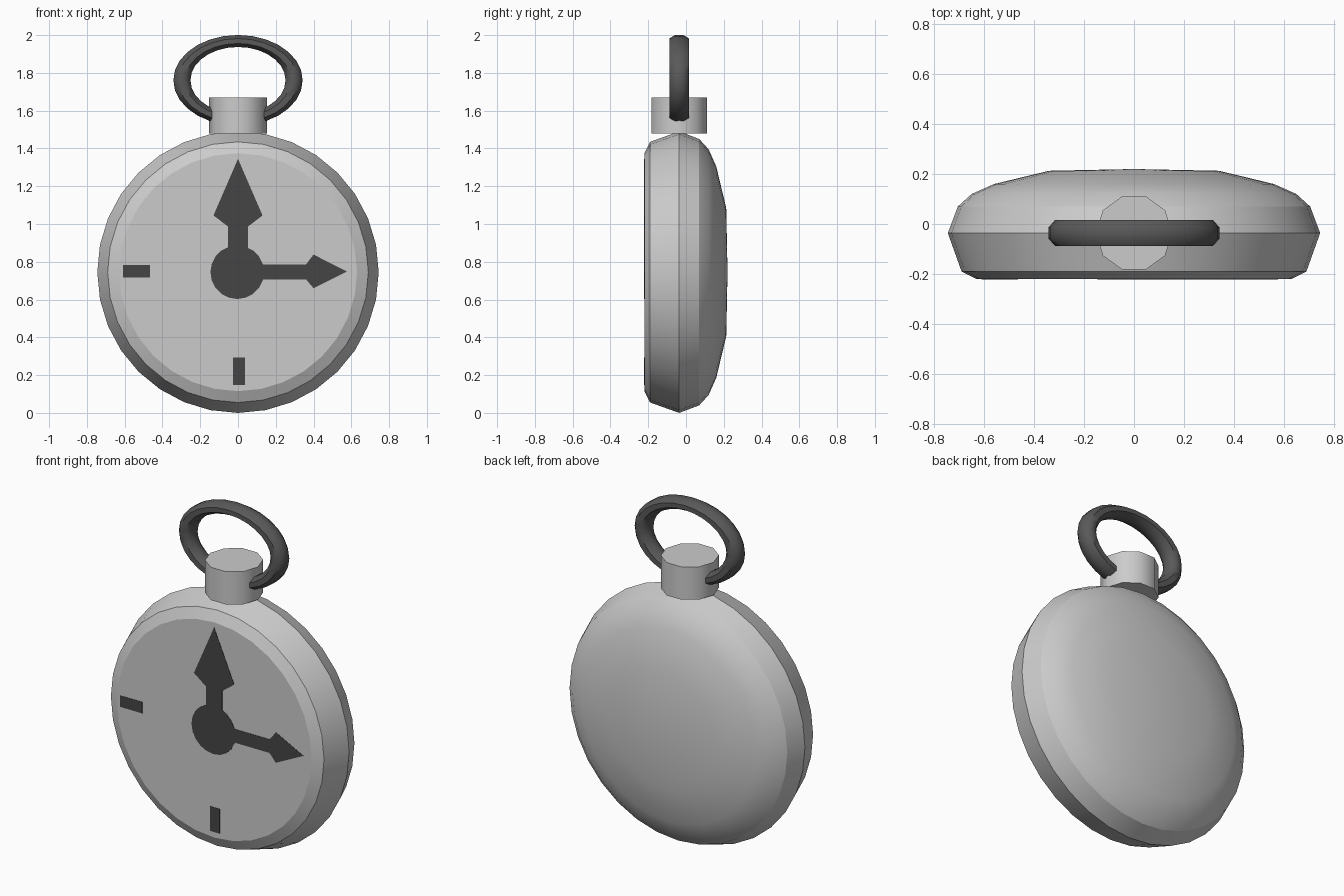
import bpy, bmesh
from math import sin, cos, pi, radians

if "Cube" in bpy.data.objects:
    bpy.data.objects.remove(bpy.data.objects["Cube"])

CZ = 0.745      # height of the dial centre
CY = -0.036     # depth of the rim, crown and ring


def grey(name, v):
    m = bpy.data.materials.new(name)
    m.diffuse_color = (v, v, v, 1)
    m.use_nodes = True
    m.node_tree.nodes["Principled BSDF"].inputs["Base Color"].default_value = m.diffuse_color
    return m


DARK = grey("dark_metal", 0.06)
RING = grey("ring_metal", 0.1)


def finish(name, bm, mat=None, smooth=None):
    bmesh.ops.recalc_face_normals(bm, faces=bm.faces)
    me = bpy.data.meshes.new(name)
    bm.to_mesh(me)
    bm.free()
    ob = bpy.data.objects.new(name, me)
    bpy.context.collection.objects.link(ob)
    if mat:
        me.materials.append(mat)
    if smooth:
        bpy.ops.object.select_all(action='DESELECT')
        ob.select_set(True)
        bpy.context.view_layer.objects.active = ob
        bpy.ops.object.shade_smooth_by_angle(angle=radians(smooth))
    return ob


def bridge(bm, a, b):
    n = len(a)
    for i in range(n):
        j = (i + 1) % n
        bm.faces.new((a[i], a[j], b[j], b[i]))


def plate(name, pts):
    """Thin flat shape on the dial, outlined by (x, z) points."""
    bm = bmesh.new()
    front = [bm.verts.new((x, -0.222, z)) for x, z in pts]
    back = [bm.verts.new((x, -0.216, z)) for x, z in pts]
    bm.faces.new(front)
    bm.faces.new(back)
    bridge(bm, front, back)
    return finish(name, bm, DARK)


# Watch case: profile (y, radius) turned about the depth axis
profile = [(-0.22, 0.63), (-0.19, 0.69), (CY, 0.745), (0.07, 0.705),
           (0.12, 0.65), (0.16, 0.56), (0.213, 0.34)]
N = 32
bm = bmesh.new()
rings = [[bm.verts.new((r * cos(2 * pi * i / N), y, CZ + r * sin(2 * pi * i / N)))
          for i in range(N)] for y, r in profile]
for a, b in zip(rings, rings[1:]):
    bridge(bm, a, b)
bm.faces.new(rings[0])
tip = bm.verts.new((0, 0.22, CZ))
for i in range(N):
    bm.faces.new((rings[-1][i], rings[-1][(i + 1) % N], tip))
finish("watch_case", bm, smooth=25)

# Crown: ten-sided knob
bm = bmesh.new()
lo, hi = [[bm.verts.new((0.154 * cos(2 * pi * i / 10), CY + 0.154 * sin(2 * pi * i / 10), z))
           for i in range(10)] for z in (1.478, 1.67)]
bridge(bm, lo, hi)
bm.faces.new(lo)
bm.faces.new(hi)
finish("crown", bm, smooth=40)

# Hanging ring: oval torus with an eight-sided tube
bm = bmesh.new()
M, T = 28, 8
loops = []
for i in range(M):
    a = 2 * pi * i / M
    loop = []
    for k in range(T):
        t = 2 * pi * (k + 0.5) / T
        r = 0.297 + 0.049 * cos(t)
        loop.append(bm.verts.new((r * cos(a), CY + 0.057 * sin(t),
                                  1.761 + 0.7 * r * sin(a))))
    loops.append(loop)
for i in range(M):
    bridge(bm, loops[i], loops[(i + 1) % M])
finish("hanging_ring", bm, RING, smooth=50)

# Hands and hub
plate("hand_hub", [(-0.004 + 0.142 * cos(2 * pi * i / 20), CZ + 0.142 * sin(2 * pi * i / 20))
                   for i in range(20)])
plate("upright_hand", [(-0.053, 0.84), (0.053, 0.84), (0.053, 0.987), (0.13, 1.045),
                       (0, 1.345), (-0.13, 1.045), (-0.053, 0.987)])
plate("sideways_hand", [(0.1, 0.707), (0.36, 0.707), (0.40, 0.66), (0.577, 0.748),
                        (0.40, 0.838), (0.36, 0.786), (0.1, 0.786)])


# Hour marks
def mark(name, x0, x1, z0, z1):
    plate(name, [(x0, z0), (x1, z0), (x1, z1), (x0, z1)])


mark("left_mark", -0.61, -0.465, 0.718, 0.784)
mark("bottom_mark", -0.027, 0.037, 0.148, 0.292)
